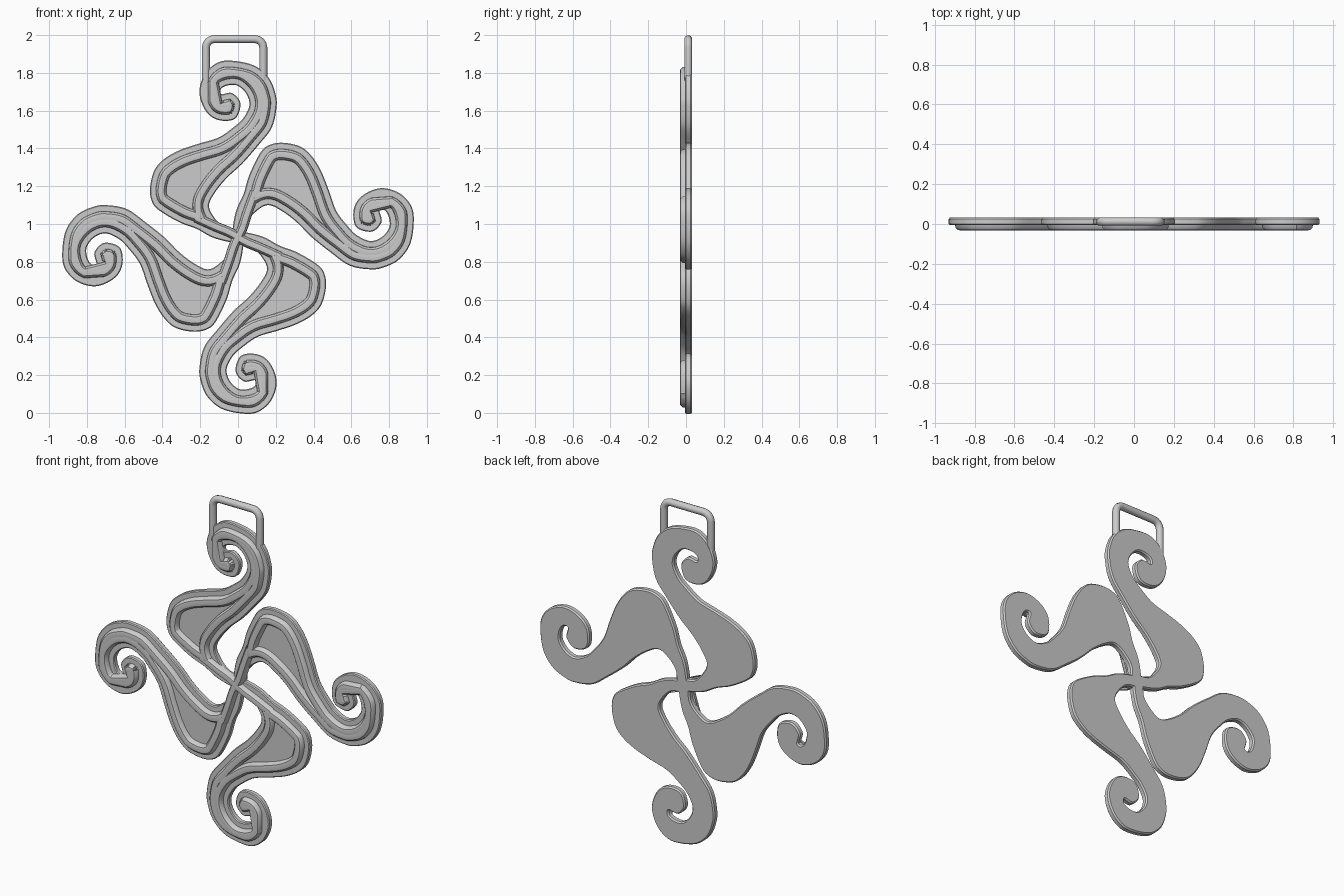
import bpy, bmesh, math
from mathutils import Vector

default_cube = bpy.data.objects.get("Cube")
if default_cube:
    bpy.data.objects.remove(default_cube, do_unlink=True)

CENTRE_HEIGHT = 0.93
ARM_ANGLES = {"right": 0, "upper": 86.5, "left": 180, "lower": 266.5}

# One arm in hundredths of a unit: tail, lobe, inner curl, tip, outer curl, underside
ARM_OUTLINE = [
    (-3, 3), (-1, 14), (3, 23), (6, 33), (12, 45), (17, 49), (24, 50), (33, 48),
    (39, 43), (44, 35), (48, 25), (52, 14), (58, 6), (63, 1), (70, -2), (76, 0),
    (80, 5), (80, 10), (78, 14), (75, 14), (76, 8), (71, 3), (63, 5), (61, 12),
    (63, 19), (69, 24), (77, 26), (86, 23), (92, 16), (93, 7), (91, -4), (85, -12),
    (77, -16), (70, -17), (59, -15), (49, -8), (39, 0), (31, 8), (23, 14), (16, 17),
    (10, 14), (5, 8), (4, 0), (1, -6), (-3, -6),
]
SPINE_HALF = [(9, 24), (5, 13), (2, 4)]

metal = bpy.data.materials.new("plain grey metal")
metal.use_nodes = True
grey = (0.6, 0.6, 0.6, 1)
metal.diffuse_color = grey
metal.node_tree.nodes["Principled BSDF"].inputs["Base Color"].default_value = grey


def smooth_path(points, steps, closed=True):
    """Catmull-Rom curve through the points."""
    pts = [Vector(p) / 100 for p in points]
    count = len(pts)
    path = []
    for i in range(count if closed else count - 1):
        if closed:
            a, b, c, d = (pts[(i + k) % count] for k in (-1, 0, 1, 2))
        else:
            a, b, c, d = (pts[min(max(i + k, 0), count - 1)] for k in (-1, 0, 1, 2))
        for s in range(steps):
            t = s / steps
            path.append(b + (c - a) * t / 2
                        + (a - b * 2.5 + c * 2 - d / 2) * t * t
                        + (b * 3 - a - c * 3 + d) * t * t * t / 2)
    if not closed:
        path.append(pts[-1])
    return path


def offset(path, distance, closed=True):
    """Move every point to the right of the travel direction."""
    count = len(path)
    moved = []
    for i, p in enumerate(path):
        if closed:
            along = path[(i + 1) % count] - path[i - 1]
        else:
            along = path[min(i + 1, count - 1)] - path[max(i - 1, 0)]
        along = along.normalized()
        moved.append(p + Vector((along.y, -along.x)) * distance)
    return moved


def place(point, angle, depth):
    """Turn a flat point about the centre; upright arms are slightly slimmer."""
    c, s = math.cos(math.radians(angle)), math.sin(math.radians(angle))
    slim = 0.96 if abs(s) > abs(c) else 1
    return ((point.x * c - point.y * s) * slim, depth,
            point.x * s + point.y * c + CENTRE_HEIGHT)


def loft(name, rings, angle, closed=True, capped=False):
    """Skin a mesh through (path, depth) rings."""
    bm = bmesh.new()
    rows = [[bm.verts.new(place(p, angle, depth)) for p in path] for path, depth in rings]
    for low, high in zip(rows, rows[1:]):
        count = len(low)
        for i in range(count if closed else count - 1):
            j = (i + 1) % count
            bm.faces.new((low[i], low[j], high[j], high[i]))
    if capped:
        bm.faces.new(rows[0])
        bm.faces.new(rows[-1])
        bmesh.ops.recalc_face_normals(bm, faces=bm.faces)
    else:
        # Open ridges face the front
        bm.normal_update()
        if sum(f.normal.y * f.calc_area() for f in bm.faces) > 0:
            bmesh.ops.reverse_faces(bm, faces=bm.faces)
    mesh = bpy.data.meshes.new(name)
    bm.to_mesh(mesh)
    bm.free()
    mesh.materials.append(metal)
    obj = bpy.data.objects.new(name, mesh)
    bpy.context.collection.objects.link(obj)
    return obj


def ridge_rings(path, half_width, closed=True):
    """Rounded raised section running along a path."""
    section = [(-1, 0.004), (-0.9, -0.018), (-0.55, -0.03), (0, -0.0325),
               (0.55, -0.03), (0.9, -0.018), (1, 0.004)]
    return [(offset(path, side * half_width, closed), depth) for side, depth in section]


outline = smooth_path(ARM_OUTLINE, 6)

# Ridge path: the outline moved inward, without the points that crowd another edge
inset = 0.062
ridge_path = [p for p in offset(outline, inset)
              if min((p - q).length for q in outline) > inset * 0.88]

parts = []
for side, angle in ARM_ANGLES.items():
    # Flat plate with softened edges
    plate = [(offset(outline, 0.005), -0.004), (outline, 0.001),
             (outline, 0.024), (offset(outline, 0.007), 0.0325)]
    parts.append(loft(side + "_arm_plate", plate, angle, capped=True))
    parts.append(loft(side + "_arm_ridge", ridge_rings(ridge_path, 0.03), angle))

# Ridges that run through the middle and join opposite arms
spine = SPINE_HALF + [(-x, -z) for x, z in reversed(SPINE_HALF)]
spine_path = smooth_path(spine, 6, closed=False)
for name, side in (("long_centre_ridge", "right"), ("cross_centre_ridge", "upper")):
    rings = ridge_rings(spine_path, 0.027, closed=False)
    parts.append(loft(name, rings, ARM_ANGLES[side], closed=False))

bpy.ops.object.select_all(action="DESELECT")
for part in parts:
    part.select_set(True)
bpy.context.view_layer.objects.active = parts[0]
bpy.ops.object.shade_smooth_by_angle(angle=math.radians(35))

# Hanging loop: a bent rod with rounded corners
rod = bpy.data.curves.new("hanging_loop", "CURVE")
rod.dimensions = "3D"
rod.bevel_depth = 0.021
rod.bevel_resolution = 3
rod.use_fill_caps = True
left, right, top, corner = -0.17, 0.134, 1.979, 0.045
bend = [(left, 1.76)]
for centre_x, start in ((left + corner, 180), (right - corner, 90)):
    for step in range(5):
        turn = math.radians(start - step * 22.5)
        bend.append((centre_x + corner * math.cos(turn),
                     top - corner + corner * math.sin(turn)))
bend.append((right, 1.76))
spline = rod.splines.new("POLY")
spline.points.add(len(bend) - 1)
for point, (x, z) in zip(spline.points, bend):
    point.co = (x, 0.0115, z, 1)
rod.materials.append(metal)
bpy.context.collection.objects.link(bpy.data.objects.new("hanging_loop", rod))
